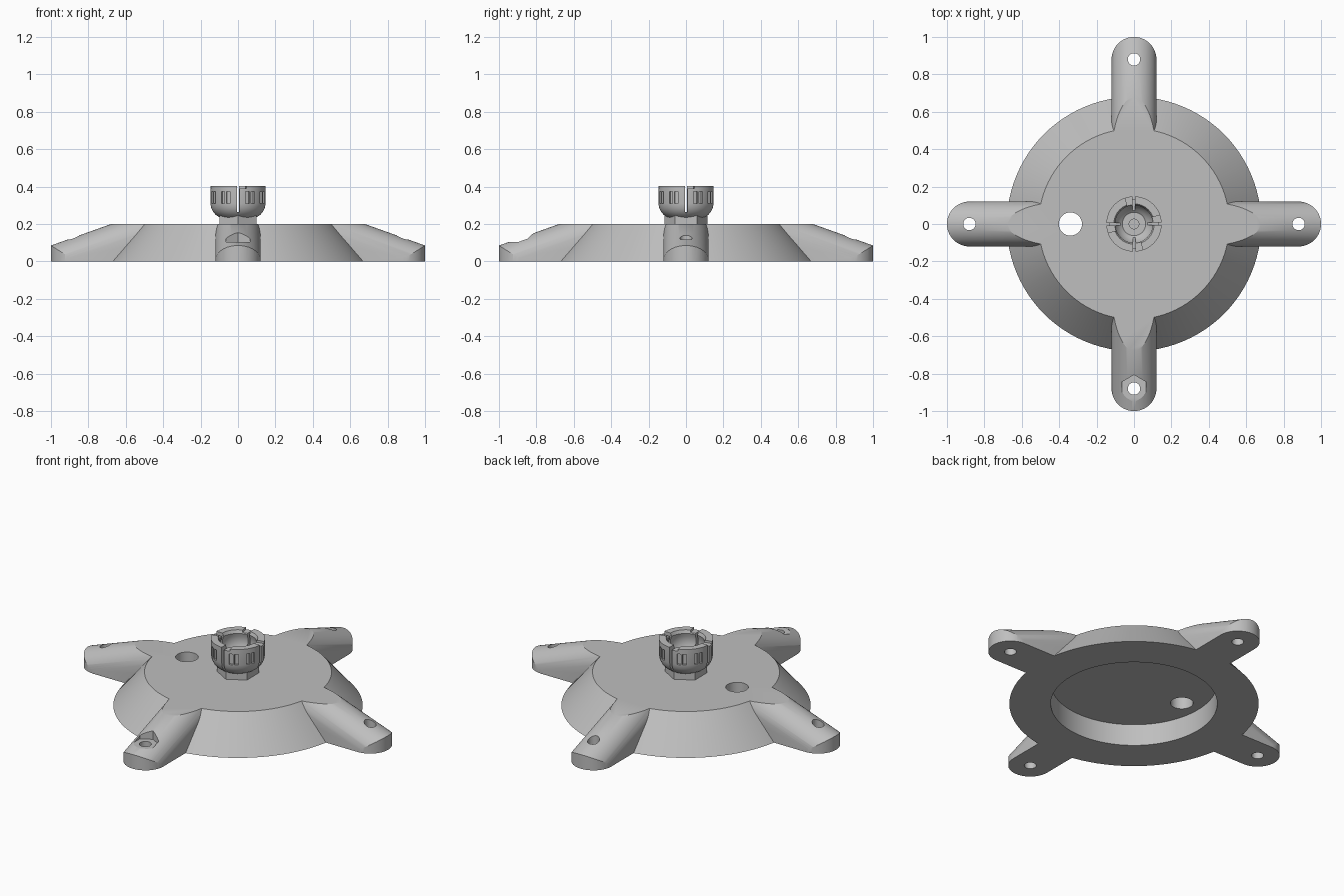
import bpy, bmesh
from math import sin, cos, pi, radians, sqrt
from mathutils import Matrix

cube = bpy.data.objects.get("Cube")
if cube:
    bpy.data.objects.remove(cube, do_unlink=True)

grey = bpy.data.materials.new("plain grey")
grey.use_nodes = True
grey.diffuse_color = (0.52, 0.52, 0.52, 1)
grey.node_tree.nodes["Principled BSDF"].inputs["Base Color"].default_value = (0.52, 0.52, 0.52, 1)


def finish(name, bm, matrix=None):
    if matrix:
        bm.transform(matrix)
    bmesh.ops.recalc_face_normals(bm, faces=bm.faces)
    mesh = bpy.data.meshes.new(name)
    bm.to_mesh(mesh)
    bm.free()
    mesh.materials.append(grey)
    obj = bpy.data.objects.new(name, mesh)
    bpy.context.collection.objects.link(obj)
    return obj


def cone(name, r1, r2, z1, z2, x=0, y=0, sides=64, turn=0):
    bm = bmesh.new()
    bmesh.ops.create_cone(bm, cap_ends=True, segments=sides, radius1=r1, radius2=r2, depth=z2 - z1)
    place = Matrix.Translation((x, y, (z1 + z2) / 2)) @ Matrix.Rotation(turn, 4, 'Z')
    return finish(name, bm, place)


def box(name, size, centre, turn=0):
    bm = bmesh.new()
    bmesh.ops.create_cube(bm, size=1)
    place = Matrix.Rotation(turn, 4, 'Z') @ Matrix.Translation(centre) @ Matrix.Diagonal((*size, 1))
    return finish(name, bm, place)


def loft(name, loop_a, loop_b, matrix=None):
    """Solid between two matching outlines."""
    bm = bmesh.new()
    a = [bm.verts.new(p) for p in loop_a]
    b = [bm.verts.new(p) for p in loop_b]
    bm.faces.new(a)
    bm.faces.new(b[::-1])
    for i in range(len(a)):
        j = (i + 1) % len(a)
        bm.faces.new((a[i], b[i], b[j], a[j]))
    return finish(name, bm, matrix)


def combine(target, other, operation):
    mod = target.modifiers.new("combine", 'BOOLEAN')
    mod.operation = operation
    mod.solver = 'EXACT'
    mod.object = other
    bpy.context.view_layer.objects.active = target
    bpy.ops.object.modifier_apply(modifier=mod.name)
    bpy.data.objects.remove(other, do_unlink=True)


def smooth(obj, angle=25):
    bpy.ops.object.select_all(action='DESELECT')
    obj.select_set(True)
    bpy.context.view_layer.objects.active = obj
    bpy.ops.object.shade_smooth_by_angle(angle=radians(angle))


# Sloping round-topped leg with a rounded tip
WIDTH, TIP = 0.12, 0.88


def leg(turn):
    rot = Matrix.Rotation(turn, 4, 'Z')
    steps = 24
    tip = [(TIP + WIDTH * sin(pi * i / steps), -WIDTH * cos(pi * i / steps)) for i in range(steps + 1)]
    plan = [(0.25, -WIDTH)] + tip + [(0.25, WIDTH)]
    body = loft("leg", [(x, y, -0.1) for x, y in plan], [(x, y, 0.4) for x, y in plan], rot)
    r = WIDTH + 0.001

    def arch(x):
        top = 0.085 + (1 - x) * 0.357
        curve = [(x, r * cos(pi * i / 32), top - r + r * sin(pi * i / 32)) for i in range(33)]
        return [(x, r, -0.5)] + curve + [(x, -r, -0.5)]
    combine(body, loft("arch", arch(0.2), arch(1.2), rot), 'INTERSECT')
    return body


# Conical base with four legs, trimmed flat top and bottom
base = cone("base", 0.7225, 0.4675, -0.05, 0.25, sides=96)
turns = [i * pi / 2 for i in range(4)]
for t in turns:
    combine(base, leg(t), 'UNION')
combine(base, box("slab", (3, 3, 0.2), (0, 0, 0.1)), 'INTERSECT')

# Hollow underside, cable hole, bolt holes and nut pockets
combine(base, cone("hollow", 0.454, 0.454, -0.1, 0.13, sides=96), 'DIFFERENCE')
combine(base, cone("cable_hole", 0.062, 0.062, -0.1, 0.3, x=-0.34, sides=40), 'DIFFERENCE')
for t in turns:
    x, y = TIP * cos(t), TIP * sin(t)
    combine(base, cone("nut_pocket", 0.073, 0.073, 0.103, 0.4, x, y, 6, t + pi / 2), 'DIFFERENCE')
    combine(base, cone("bolt_hole", 0.033, 0.033, -0.1, 0.3, x, y, 32), 'DIFFERENCE')
smooth(base)

# Hexagonal neck
neck = cone("neck", 0.115, 0.115, 0.19, 0.245, sides=6)

# Ball socket: turned cup with a spherical bowl
outer = [(0, 0.232), (0.1, 0.236), (0.119, 0.249), (0.134, 0.266), (0.143, 0.285), (0.148, 0.308),
         (0.148, 0.404), (0.108, 0.404)]
bowl = [(sqrt(0.108 ** 2 - d * d), 0.345 + d) for d in (0.04, 0.02, 0, -0.02, -0.04, -0.06, -0.075, -0.088)]
profile = outer + bowl + [(0, 0.257)]
bm = bmesh.new()
verts = [bm.verts.new((r, 0, z)) for r, z in profile]
edges = [bm.edges.new(pair) for pair in zip(verts, verts[1:])]
bmesh.ops.spin(bm, geom=verts + edges, cent=(0, 0, 0), axis=(0, 0, 1), angle=2 * pi, steps=64)
bmesh.ops.remove_doubles(bm, verts=bm.verts, dist=0.0001)
socket = finish("ball_socket", bm)

# Slots that split the cup into four fingers, and the centre hole
combine(socket, cone("centre_hole", 0.026, 0.026, 0.24, 0.3, sides=24), 'DIFFERENCE')
for t in turns:
    combine(socket, box("slot", (0.16, 0.014, 0.3), (0.12, 0.002, 0.415), t), 'DIFFERENCE')
    combine(socket, box("rim_notch", (0.1, 0.045, 0.1), (0.14, 0, 0.441), t + radians(9)), 'DIFFERENCE')
    # Shallow grip pockets around each finger
    for a in (20, 32, 57, 69):
        pocket = box("grip_pocket", (0.024, 0.021, 0.064), (0.147, 0, 0.342), t + radians(a))
        combine(socket, pocket, 'DIFFERENCE')
smooth(socket)
